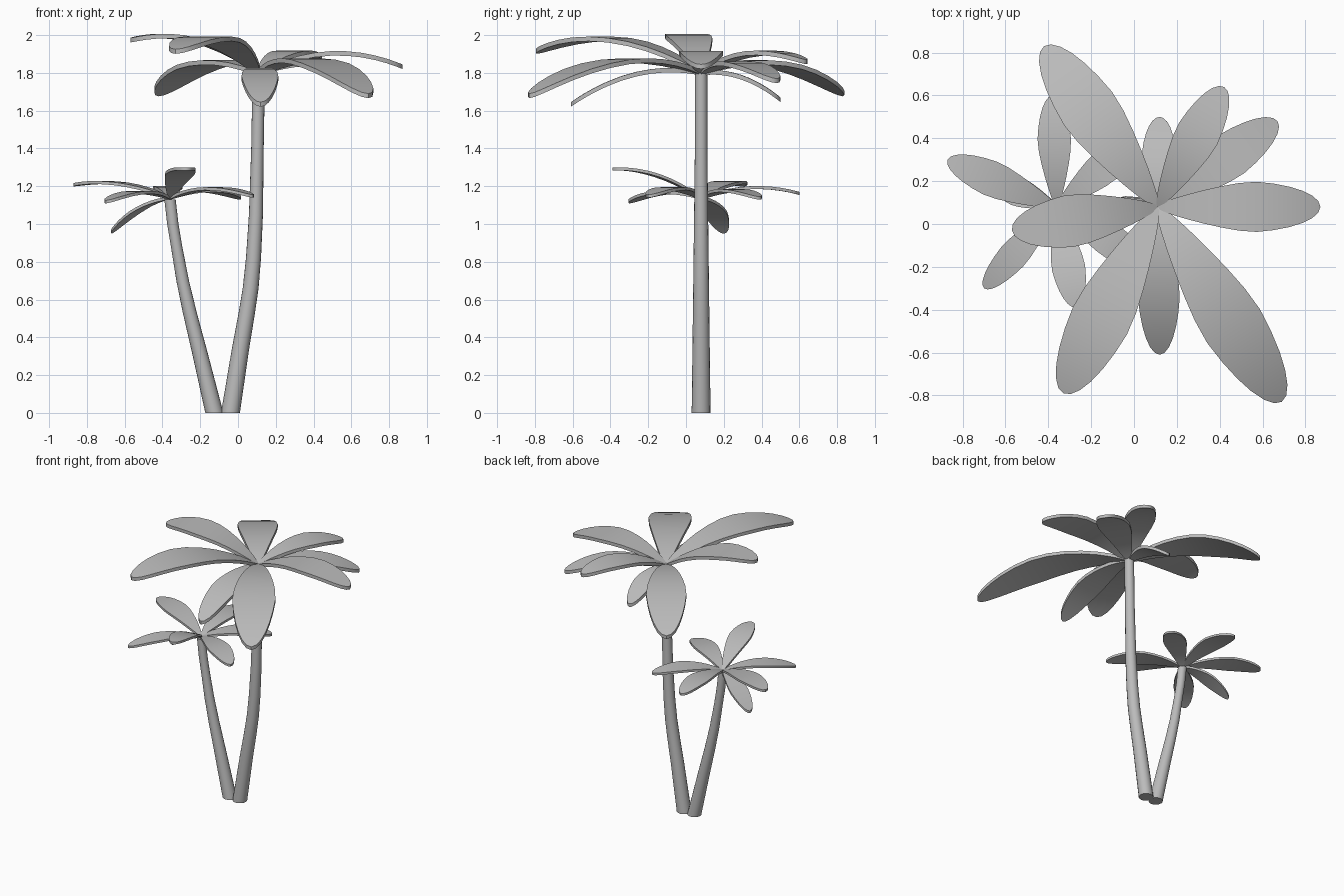
import bpy, bmesh, math
from mathutils import Vector

cube = bpy.data.objects.get("Cube")
if cube:
    bpy.data.objects.remove(cube, do_unlink=True)

GREY = (0.5, 0.5, 0.5, 1)
grey = bpy.data.materials.new("plain grey")
grey.use_nodes = True
grey.diffuse_color = GREY
grey.node_tree.nodes["Principled BSDF"].inputs["Base Color"].default_value = GREY


def add_object(name, bm):
    bmesh.ops.recalc_face_normals(bm, faces=bm.faces)
    mesh = bpy.data.meshes.new(name)
    bm.to_mesh(mesh)
    bm.free()
    mesh.materials.append(grey)
    obj = bpy.data.objects.new(name, mesh)
    bpy.context.collection.objects.link(obj)
    bpy.ops.object.select_all(action="DESELECT")
    obj.select_set(True)
    bpy.context.view_layer.objects.active = obj
    bpy.ops.object.shade_smooth_by_angle(angle=math.radians(40))
    return obj


def trunk(name, path, y, r_base, r_top, sides=16):
    """Tapered trunk through level rings; path holds (x, z) pairs."""
    bm = bmesh.new()
    height = path[-1][1]
    rings = []
    for x, z in path:
        r = r_base + (r_top - r_base) * min(1, 1.3 * z / height)
        angles = [2 * math.pi * k / sides for k in range(sides)]
        rings.append([bm.verts.new((x + r * math.cos(a), y + r * math.sin(a), z))
                      for a in angles])
    for low, high in zip(rings, rings[1:]):
        for k in range(sides):
            n = (k + 1) % sides
            bm.faces.new((low[k], low[n], high[n], high[k]))
    bm.faces.new(rings[0][::-1])
    bm.faces.new(rings[-1])
    add_object(name, bm)


def leaf(name, root, tip, z_mid, width, thick, steps=14):
    """Arched blade, narrow at the root and rounded at the tip."""
    root, tip = Vector(root), Vector(tip)
    middle = (root + tip) / 2
    middle.z = z_mid
    control = 2 * middle - (root + tip) / 2
    along = tip - root
    side = Vector((-along.y, along.x, 0)).normalized()
    bm = bmesh.new()
    start, end = bm.verts.new(root), bm.verts.new(tip)
    rows = []
    for i in range(1, steps):
        t = (1 - math.cos(math.pi * i / steps)) / 2
        p = (1 - t) ** 2 * root + 2 * t * (1 - t) * control + t * t * tip
        half = width * math.sqrt(t * (1 - t)) * min(1, 0.45 + 0.95 * t)
        rows.append((bm.verts.new(p - side * half), bm.verts.new(p + side * half)))
    bm.faces.new((start, *rows[0]))
    for a, b in zip(rows, rows[1:]):
        bm.faces.new((a[0], b[0], b[1], a[1]))
    bm.faces.new((rows[-1][0], end, rows[-1][1]))
    bmesh.ops.recalc_face_normals(bm, faces=bm.faces)
    # Thicken straight down from the upper surface
    upper = list(bm.faces)
    extruded = bmesh.ops.extrude_face_region(bm, geom=upper, use_keep_orig=True)
    low = [v for v in extruded["geom"] if isinstance(v, bmesh.types.BMVert)]
    bmesh.ops.translate(bm, vec=(0, 0, -thick), verts=low)
    add_object(name, bm)


def crown(name, root, thick, leaves):
    for i, (tip, z_mid, width) in enumerate(leaves, 1):
        leaf(f"{name}_{i}", root, tip, z_mid, width, thick)


# Trunks
trunk("tall_trunk", [(-0.04, 0), (0.015, 0.35), (0.045, 0.52), (0.067, 0.66),
                     (0.082, 0.82), (0.095, 1.05), (0.103, 1.4), (0.11, 1.8)],
      0.08, 0.05, 0.033)
trunk("short_trunk", [(-0.125, 0), (-0.205, 0.33), (-0.255, 0.53), (-0.293, 0.7),
                      (-0.325, 0.88), (-0.345, 1.0), (-0.36, 1.13)],
      0.08, 0.048, 0.03)

# Leaves: tip, height at mid length, width
crown("tall_leaf", (0.11, 0.08, 1.81), 0.024, [
    ((-0.57, -0.03, 1.985), 1.985, 0.25),
    ((-0.42, 0.83, 1.70), 1.86, 0.28),
    ((0.12, 0.50, 1.67), 1.79, 0.16),
    ((0.42, 0.64, 1.87), 1.915, 0.21),
    ((0.67, 0.48, 1.77), 1.86, 0.22),
    ((0.87, 0.08, 1.845), 1.915, 0.24),
    ((0.69, -0.83, 1.69), 1.87, 0.30),
    ((-0.33, -0.79, 1.925), 1.985, 0.29),
    ((0.12, -0.61, 1.645), 1.805, 0.20),
])
crown("short_leaf", (-0.36, 0.08, 1.145), 0.016, [
    ((-0.87, 0.30, 1.215), 1.22, 0.17),
    ((-0.38, 0.60, 1.17), 1.20, 0.16),
    ((-0.70, -0.30, 1.125), 1.175, 0.14),
    ((-0.27, -0.39, 1.30), 1.265, 0.16),
    ((0.08, -0.20, 1.155), 1.195, 0.16),
    ((-0.67, 0.20, 0.965), 1.09, 0.14),
    ((0.01, 0.39, 1.145), 1.185, 0.16),
])
